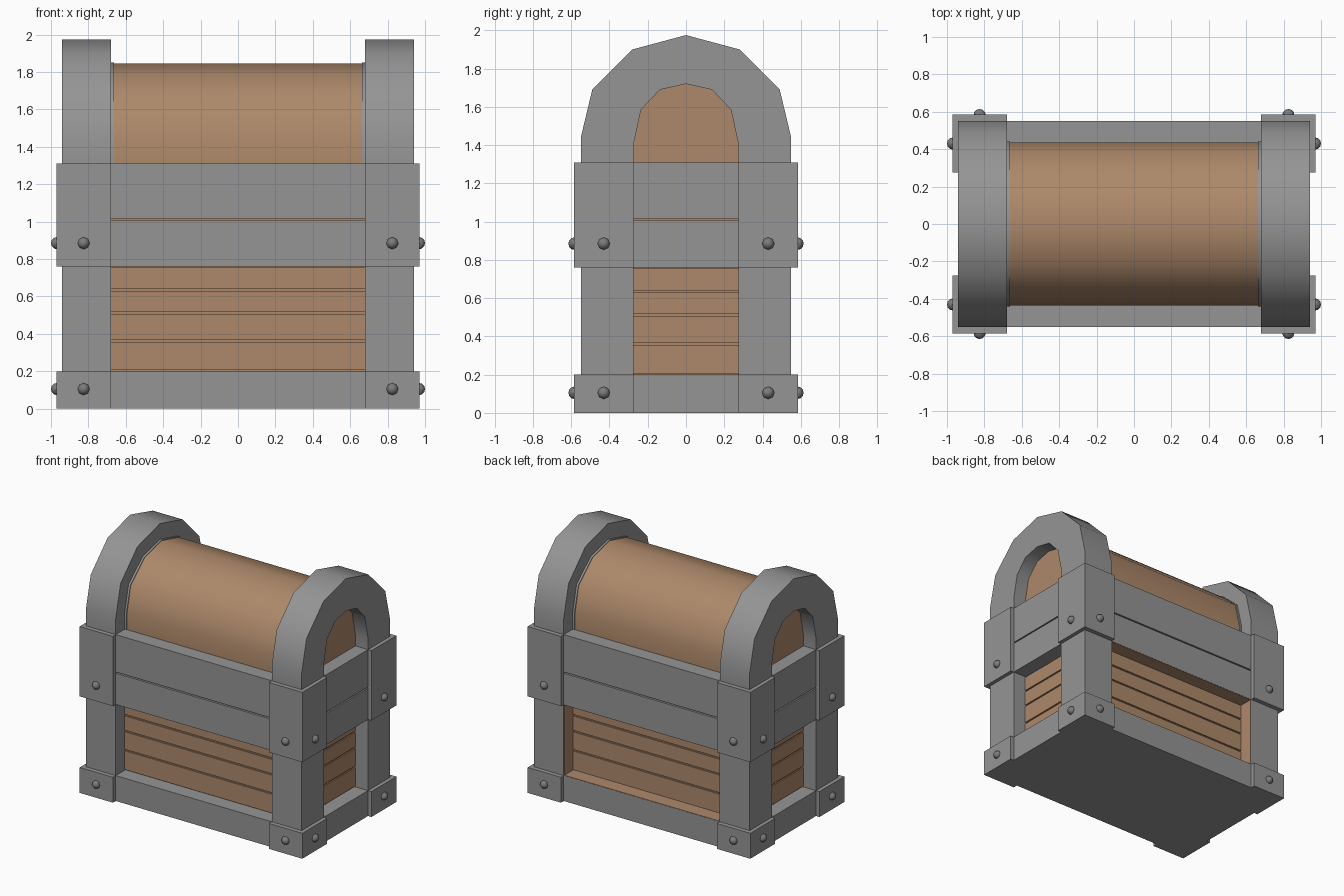
import bpy, bmesh, math
from mathutils import Matrix

cube = bpy.data.objects.get("Cube")
if cube:
    bpy.data.objects.remove(cube, do_unlink=True)


def material(name, rgb):
    m = bpy.data.materials.new(name)
    m.use_nodes = True
    m.diffuse_color = (*rgb, 1)
    m.node_tree.nodes["Principled BSDF"].inputs["Base Color"].default_value = (*rgb, 1)
    return m


METAL = material("grey metal", (0.30, 0.30, 0.30))
BOLT = material("dark bolt metal", (0.20, 0.20, 0.20))
WOOD = material("brown wood", (0.42, 0.25, 0.145))


def finish(name, bm, mat, smooth=False):
    bmesh.ops.recalc_face_normals(bm, faces=bm.faces)
    mesh = bpy.data.meshes.new(name)
    bm.to_mesh(mesh)
    bm.free()
    mesh.materials.append(mat)
    ob = bpy.data.objects.new(name, mesh)
    bpy.context.collection.objects.link(ob)
    if smooth:
        bpy.ops.object.select_all(action='DESELECT')
        ob.select_set(True)
        bpy.context.view_layer.objects.active = ob
        bpy.ops.object.shade_smooth_by_angle(angle=math.radians(40))
    return ob


def box(name, x, y, z, mat):
    """Box from three (low, high) ranges."""
    bm = bmesh.new()
    bmesh.ops.create_cube(bm, size=1)
    for v in bm.verts:
        for i, (a, b) in enumerate((x, y, z)):
            v.co[i] = (a + b) / 2 + v.co[i] * (b - a)
    return finish(name, bm, mat)


def both(half):
    return (-half, half)


def side(s, a, b):
    return tuple(sorted((s * a, s * b)))


def mirrored(half_profile):
    """Complete a y-z profile whose last point lies on the centre line."""
    return half_profile + [(-y, z) for y, z in reversed(half_profile[:-1])]


def prism(name, profile, x0, x1, mat):
    bm = bmesh.new()
    a, b = ([bm.verts.new((x, y, z)) for y, z in profile] for x in (x0, x1))
    bm.faces.new(a)
    bm.faces.new(b)
    n = len(profile)
    for i in range(n):
        j = (i + 1) % n
        bm.faces.new((a[i], a[j], b[j], b[i]))
    return finish(name, bm, mat, True)


def arch(name, outer, inner, x0, x1, mat):
    """Band between two open profiles, extruded along x."""
    bm = bmesh.new()
    rows = [[bm.verts.new((x, y, z)) for y, z in p]
            for x, p in ((x0, outer), (x1, outer), (x1, inner), (x0, inner))]
    for k in range(4):
        r, s = rows[k], rows[(k + 1) % 4]
        for i in range(len(r) - 1):
            bm.faces.new((r[i], r[i + 1], s[i + 1], s[i]))
    for i in (0, -1):
        bm.faces.new([r[i] for r in rows])
    return finish(name, bm, mat, True)


def bolt(name, location, rotation):
    """Low domed head pointing along its local z axis."""
    bm = bmesh.new()
    bmesh.ops.create_uvsphere(bm, u_segments=8, v_segments=6, radius=0.033)
    bmesh.ops.transform(bm, matrix=Matrix.Translation(location) @ rotation, verts=bm.verts)
    return finish(name, bm, BOLT, True)


# Solid wooden core, seen in the plank grooves and the lid gap
box("inner_core", both(0.82), both(0.43), (0.1, 1.2), WOOD)

# Planks
seams = [0.2, 0.36, 0.51, 0.635, 0.76]
for i, (low, high) in enumerate(zip(seams, seams[1:])):
    box(f"plank_{i + 1}", both(0.83), both(0.44), (low + 0.006, high - 0.006), WOOD)

# Metal rails around the base, the body rim and the lid rim
box("base_rail", both(0.94), both(0.55), (0, 0.2), METAL)
box("body_rim", both(0.94), both(0.55), (0.76, 1.006), METAL)
box("lid_rim", both(0.94), both(0.55), (1.016, 1.31), METAL)

# Corner posts, plates and bolts
for sx in (-1, 1):
    for sy in (-1, 1):
        tag = ("back" if sy > 0 else "front") + ("_left" if sx > 0 else "_right")
        box(f"{tag}_post", side(sx, 0.68, 0.94), side(sy, 0.275, 0.55), (0.1, 0.9), METAL)
        for part, z in (("foot", (0, 0.2)), ("body", (0.76, 1.01)), ("lid", (1.01, 1.31))):
            box(f"{tag}_{part}_plate", side(sx, 0.68, 0.97), side(sy, 0.275, 0.585), z, METAL)
        for part, z in (("lower", 0.105), ("upper", 0.885)):
            bolt(f"{tag}_{part}_long_side_bolt", (sx * 0.825, sy * 0.582, z),
                 Matrix.Rotation(-sy * math.pi / 2, 4, 'X'))
            bolt(f"{tag}_{part}_end_bolt", (sx * 0.967, sy * 0.43, z),
                 Matrix.Rotation(sx * math.pi / 2, 4, 'Y'))

# Wooden lining of the back recess
for sx, tag in ((1, "left"), (-1, "right")):
    box(f"back_{tag}_lining", side(sx, 0.675, 0.681), (0.43, 0.549), (0.2, 0.76), WOOD)
for tag, z in (("lower", (0.199, 0.204)), ("upper", (0.756, 0.761))):
    box(f"back_{tag}_lining", both(0.68), (0.43, 0.549), z, WOOD)

# Barrel lid
lid = mirrored([(0.435, 1.3), (0.435, 1.43), (0.385, 1.64), (0.215, 1.79), (0, 1.845)])
prism("barrel_lid", lid, -0.83, 0.83, WOOD)

# Metal arches over both lid ends, each with a thin inner collar
outer = mirrored([(0.55, 1.3), (0.55, 1.44), (0.49, 1.69), (0.28, 1.9), (0, 1.975)])
inner = mirrored([(0.275, 1.3), (0.275, 1.4), (0.235, 1.585), (0.135, 1.69), (0, 1.72)])
collar = [(y * 1.012, z + 0.005) for y, z in lid]
for sx, tag in ((1, "left"), (-1, "right")):
    arch(f"{tag}_arch", outer, inner, *side(sx, 0.68, 0.94), METAL)
    arch(f"{tag}_collar", collar, lid, *side(sx, 0.664, 0.685), METAL)
